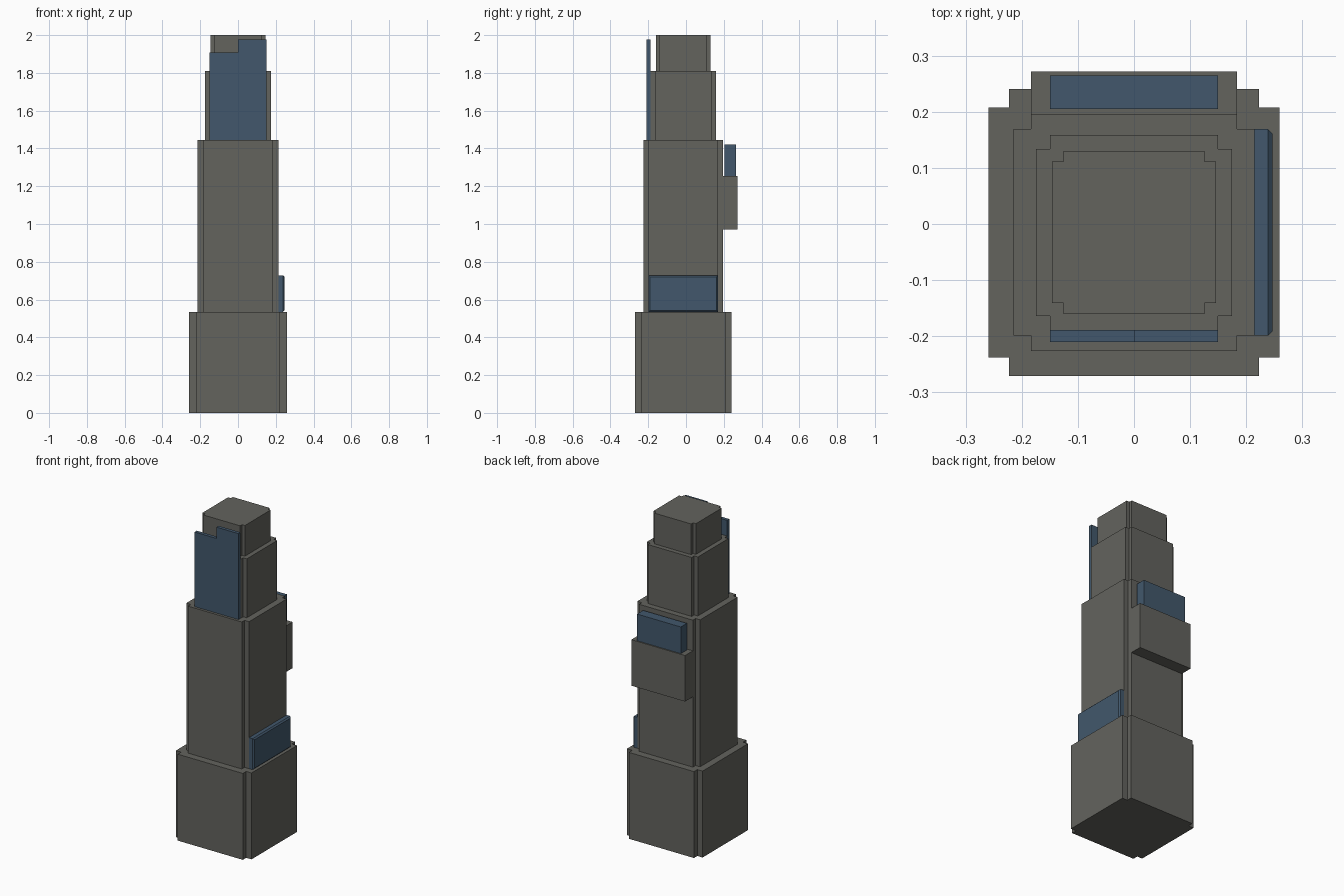
import bpy, bmesh

if "Cube" in bpy.data.objects:
    bpy.data.objects.remove(bpy.data.objects["Cube"])


def material(name, rgb):
    m = bpy.data.materials.new(name)
    m.diffuse_color = (*rgb, 1.0)
    m.use_nodes = True
    m.node_tree.nodes["Principled BSDF"].inputs["Base Color"].default_value = m.diffuse_color
    return m


STONE = material("warm grey stone", (0.125, 0.125, 0.111))
GLASS = material("slate blue glass", (0.054, 0.097, 0.150))
CY = -0.015  # the tower sits slightly forward of the origin


def finish(bm, name, mat):
    bmesh.ops.recalc_face_normals(bm, faces=bm.faces)
    me = bpy.data.meshes.new(name)
    bm.to_mesh(me)
    bm.free()
    me.materials.append(mat)
    ob = bpy.data.objects.new(name, me)
    bpy.context.collection.objects.link(ob)
    return ob


def prism(name, pts, offset, mat):
    """Extrude a flat outline of 3D points along an offset."""
    bm = bmesh.new()
    face = bm.faces.new([bm.verts.new(p) for p in pts])
    res = bmesh.ops.extrude_face_region(bm, geom=[face], use_keep_orig=True)
    verts = [g for g in res["geom"] if isinstance(g, bmesh.types.BMVert)]
    bmesh.ops.translate(bm, verts=verts, vec=offset)
    return finish(bm, name, mat)


def box(name, x, y, z, mat):
    pts = [(x[0], y[0], z[0]), (x[1], y[0], z[0]), (x[1], y[1], z[0]), (x[0], y[1], z[0])]
    return prism(name, pts, (0, 0, z[1] - z[0]), mat)


def tier(name, xo, xi, yo, yi, z0, z1):
    """Tower storey: a rectangle with a square notch in each corner."""
    corner = [(xo, yi), (xi, yi), (xi, yo)]
    pts = []
    for sx, sy in ((1, 1), (-1, 1), (-1, -1), (1, -1)):
        q = corner if sx * sy > 0 else corner[::-1]
        pts += [(sx * x, CY + sy * y, z0) for x, y in q]
    return prism(name, pts, (0, 0, z1 - z0), STONE)


# Stepped tower
tier("base_tier", 0.259, 0.223, 0.256, 0.223, 0.0, 0.535)
tier("main_tier", 0.215, 0.184, 0.211, 0.184, 0.535, 1.445)
tier("upper_tier", 0.175, 0.150, 0.174, 0.149, 1.445, 1.81)
tier("top_tier", 0.146, 0.126, 0.145, 0.126, 1.81, 2.0)

# Stepped glass screen on the front
screen = [(-0.15, 1.445), (0.15, 1.445), (0.15, 1.977), (0, 1.977), (0, 1.907), (-0.15, 1.907)]
prism("front_glass_screen", [(x, -0.210, z) for x, z in screen], (0, 0.021, 0), GLASS)

# Balcony block and glass box on the back
box("back_balcony", (-0.184, 0.184), (0.196, 0.272), (0.97, 1.255), STONE)
box("back_glass_box", (-0.15, 0.15), (0.205, 0.265), (1.255, 1.42), GLASS)

# Glass panel on the right side, outer rim chamfered
panel = box("right_glass_panel", (0.213, 0.247), (-0.199, 0.169), (0.535, 0.727), GLASS)
bm = bmesh.new()
bm.from_mesh(panel.data)
rim = [e for e in bm.edges if all(v.co.x > 0.24 for v in e.verts)]
bmesh.ops.bevel(bm, geom=rim, offset=0.008, segments=1, affect='EDGES')
bm.to_mesh(panel.data)
bm.free()
